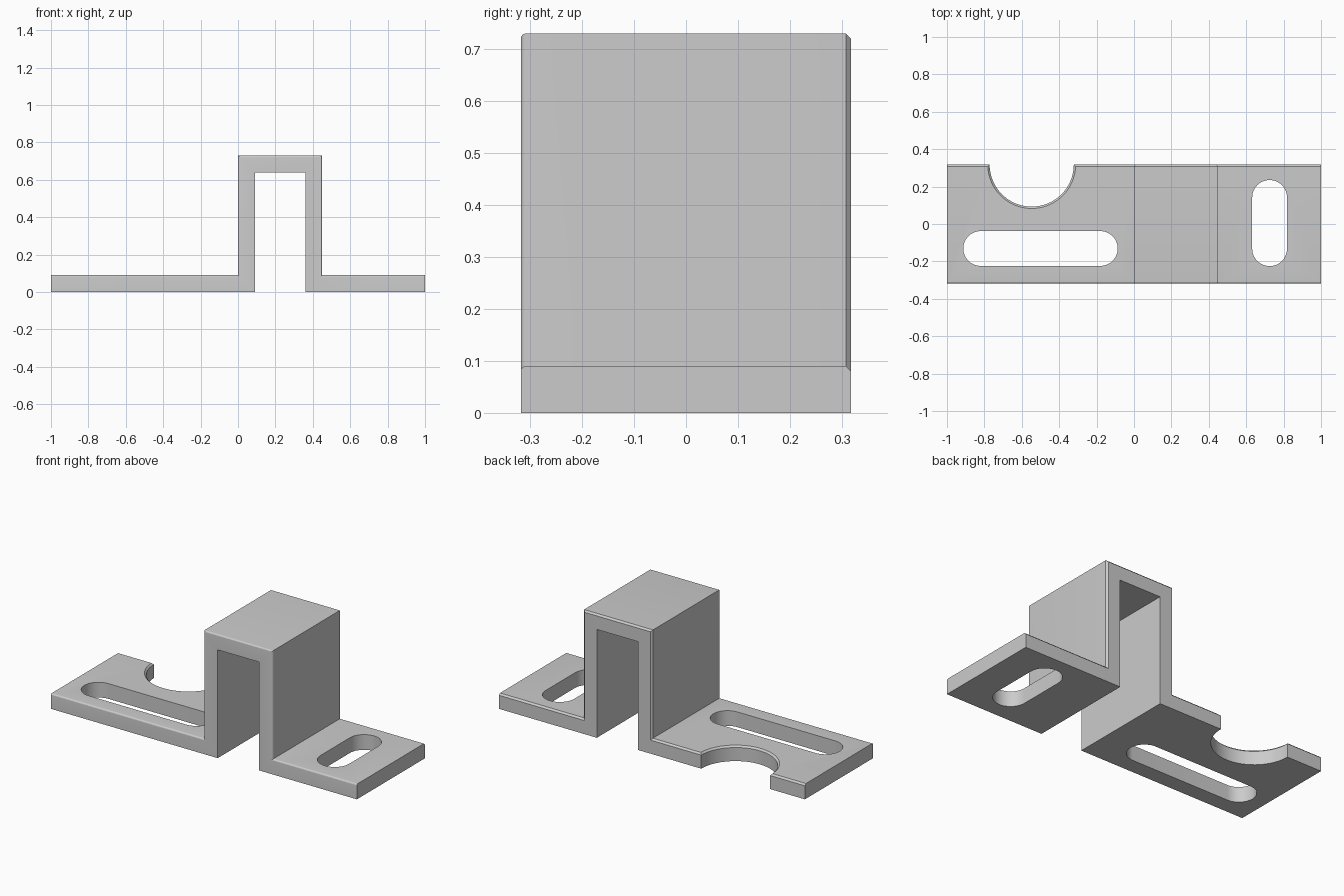
import bpy, bmesh
from math import pi, cos, sin, radians

if "Cube" in bpy.data.objects:
    bpy.data.objects.remove(bpy.data.objects["Cube"])

T, D, H = 0.09, 0.318, 0.73      # plate thickness, half depth, total height
HAT_L, HAT_R = 0.0, 0.45         # outer walls of the raised hat
EDGE = 0.01                      # size of edge chamfer / fillet


def to_object(name, bm):
    bmesh.ops.recalc_face_normals(bm, faces=bm.faces)
    mesh = bpy.data.meshes.new(name)
    bm.to_mesh(mesh)
    bm.free()
    ob = bpy.data.objects.new(name, mesh)
    bpy.context.collection.objects.link(ob)
    return ob


def loft(name, rings):
    """Closed solid through rings of equal point count."""
    bm = bmesh.new()
    vs = [[bm.verts.new(p) for p in ring] for ring in rings]
    n = len(vs[0])
    for a, b in zip(vs, vs[1:]):
        for i in range(n):
            j = (i + 1) % n
            bm.faces.new((a[i], a[j], b[j], b[i]))
    bm.faces.new(vs[0])
    bm.faces.new(vs[-1])
    return to_object(name, bm)


def slot_ring(a, b, r, z, start, seg=24):
    """Stadium outline: half circle round b, then half circle round a."""
    pts = []
    for k, (cx, cy) in enumerate((b, a)):
        for i in range(seg + 1):
            t = start + k * pi + pi * i / seg
            pts.append((cx + r * cos(t), cy + r * sin(t), z))
    return pts


def circle_ring(cx, cy, r, z, seg=96):
    return [(cx + r * cos(2 * pi * i / seg), cy + r * sin(2 * pi * i / seg), z)
            for i in range(seg)]


# Bracket body: hat-shaped strip profile extruded through the depth
top = [(1, T), (HAT_R, T), (HAT_R, H), (HAT_L, H), (HAT_L, T), (-1, T)]
bottom = [(-1, 0), (HAT_L + T, 0), (HAT_L + T, H - T),
          (HAT_R - T, H - T), (HAT_R - T, 0), (1, 0)]
bm = bmesh.new()
rings = [[bm.verts.new((x, y, z)) for x, z in top + bottom] for y in (-D, D)]
n = len(rings[0])
for i in range(n):
    j = (i + 1) % n
    bm.faces.new((rings[0][i], rings[0][j], rings[1][j], rings[1][i]))
for ring in rings:
    bm.faces.new(ring)
bmesh.ops.recalc_face_normals(bm, faces=bm.faces)

# Rounded upper edge at the front, flat chamfer at the back
chains = [[bm.edges.get((r[i], r[i + 1])) for i in range(len(top) - 1)]
          for r in rings]
for edges, segments in zip(chains, (6, 1)):
    bmesh.ops.bevel(bm, geom=edges, offset=EDGE, offset_type='OFFSET',
                    segments=segments, profile=0.5, affect='EDGES')
body = to_object("bracket_body", bm)

# Cutters: two slots and a half-round notch with flared (chamfered) rim
R = 0.093
long_slot = loft("long_slot_cutter", [
    slot_ring((-0.82, -0.131), (-0.18, -0.131), R, z, -pi / 2) for z in (-0.1, 0.2)])
short_slot = loft("short_slot_cutter", [
    slot_ring((0.725, -0.132), (0.725, 0.142), R, z, 0) for z in (-0.1, 0.2)])
NR = 0.225
notch = loft("notch_cutter", [
    circle_ring(-0.547, D, r, z) for r, z in
    ((NR, -0.1), (NR, T - EDGE), (NR + EDGE, T), (NR + EDGE, 0.2))])

bpy.context.view_layer.objects.active = body
body.select_set(True)
for cutter in (long_slot, short_slot, notch):
    mod = body.modifiers.new(cutter.name, 'BOOLEAN')
    mod.operation = 'DIFFERENCE'
    mod.solver = 'EXACT'
    mod.object = cutter
    bpy.ops.object.modifier_apply(modifier=mod.name)
    bpy.data.objects.remove(cutter)

bpy.ops.object.shade_smooth_by_angle(angle=radians(12))
